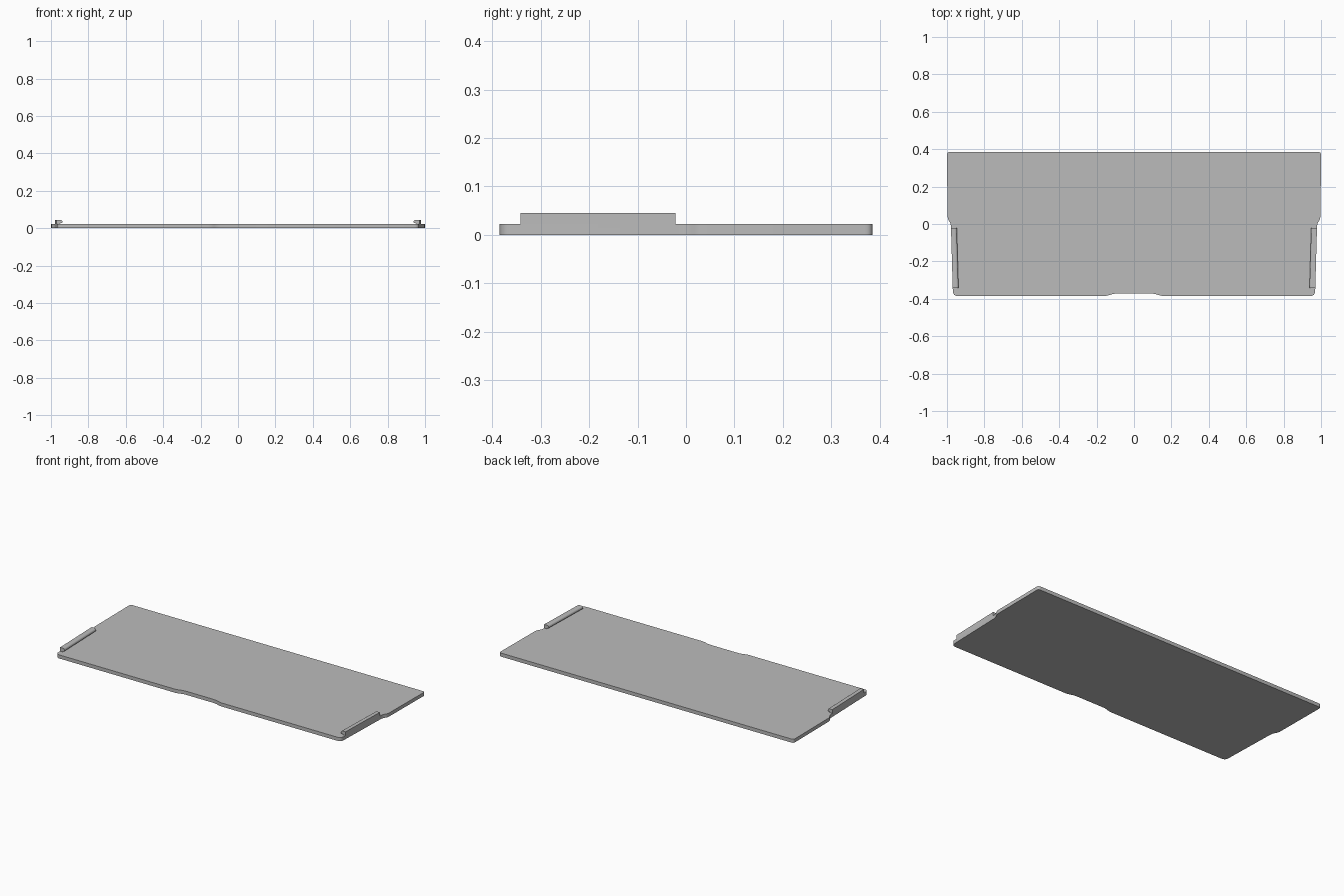
import bpy
import bmesh
from mathutils import Vector

if "Cube" in bpy.data.objects:
    bpy.data.objects.remove(bpy.data.objects["Cube"], do_unlink=True)

THICK = 0.022

grey = bpy.data.materials.new("plain grey")
grey.use_nodes = True
colour = (0.5, 0.5, 0.5, 1)
grey.diffuse_color = colour
grey.node_tree.nodes["Principled BSDF"].inputs["Base Color"].default_value = colour


def rounded(corners, steps=6):
    """Round each (x, y, radius) corner of a closed outline."""
    result = []
    for i, (x, y, r) in enumerate(corners):
        p = Vector((x, y))
        if r == 0:
            result.append(p)
            continue
        a = p + (Vector(corners[i - 1][:2]) - p).normalized() * r
        b = p + (Vector(corners[(i + 1) % len(corners)][:2]) - p).normalized() * r
        for k in range(steps + 1):
            t = k / steps
            result.append(a * (1 - t) ** 2 + p * 2 * t * (1 - t) + b * t * t)
    return result


def prism(name, start, end):
    """Join two matching rings of points into a closed solid."""
    bm = bmesh.new()
    low = [bm.verts.new(p) for p in start]
    high = [bm.verts.new(p) for p in end]
    bm.faces.new(low)
    bm.faces.new(high)
    n = len(low)
    for i in range(n):
        j = (i + 1) % n
        bm.faces.new((low[i], low[j], high[j], high[i]))
    bmesh.ops.recalc_face_normals(bm, faces=bm.faces)
    mesh = bpy.data.meshes.new(name)
    bm.to_mesh(mesh)
    bm.free()
    mesh.materials.append(grey)
    obj = bpy.data.objects.new(name, mesh)
    bpy.context.collection.objects.link(obj)
    bpy.ops.object.select_all(action='DESELECT')
    obj.select_set(True)
    bpy.context.view_layer.objects.active = obj
    bpy.ops.object.shade_smooth_by_angle(angle=0.6)
    return obj


# Cover plate: stepped sides and a shallow finger notch at the front
half = [(0.11, -0.372, 0.02), (0.145, -0.385, 0.02), (0.968, -0.385, 0.027),
        (0.979, 0.0, 0.015), (0.997, 0.03, 0.015), (1.0, 0.385, 0.016)]
outline = rounded(half + [(-x, y, r) for x, y, r in reversed(half)])
prism("cover_plate", [(p.x, p.y, 0) for p in outline],
      [(p.x, p.y, THICK) for p in outline])

# Snap ridges: upright lips with a rounded bead facing inward
profile = rounded([(0, 0.015, 0), (0, 0.045, 0), (-0.031, 0.045, 0.013),
                   (-0.031, 0.029, 0.004), (-0.018, 0.026, 0), (-0.018, 0.015, 0)])
for side, name in ((1, "left_snap_ridge"), (-1, "right_snap_ridge")):
    rings = [[(side * (x + p.x), y, p.y) for p in profile]
             for x, y in ((0.9692, -0.342), (0.9784, -0.022))]
    prism(name, *rings)
